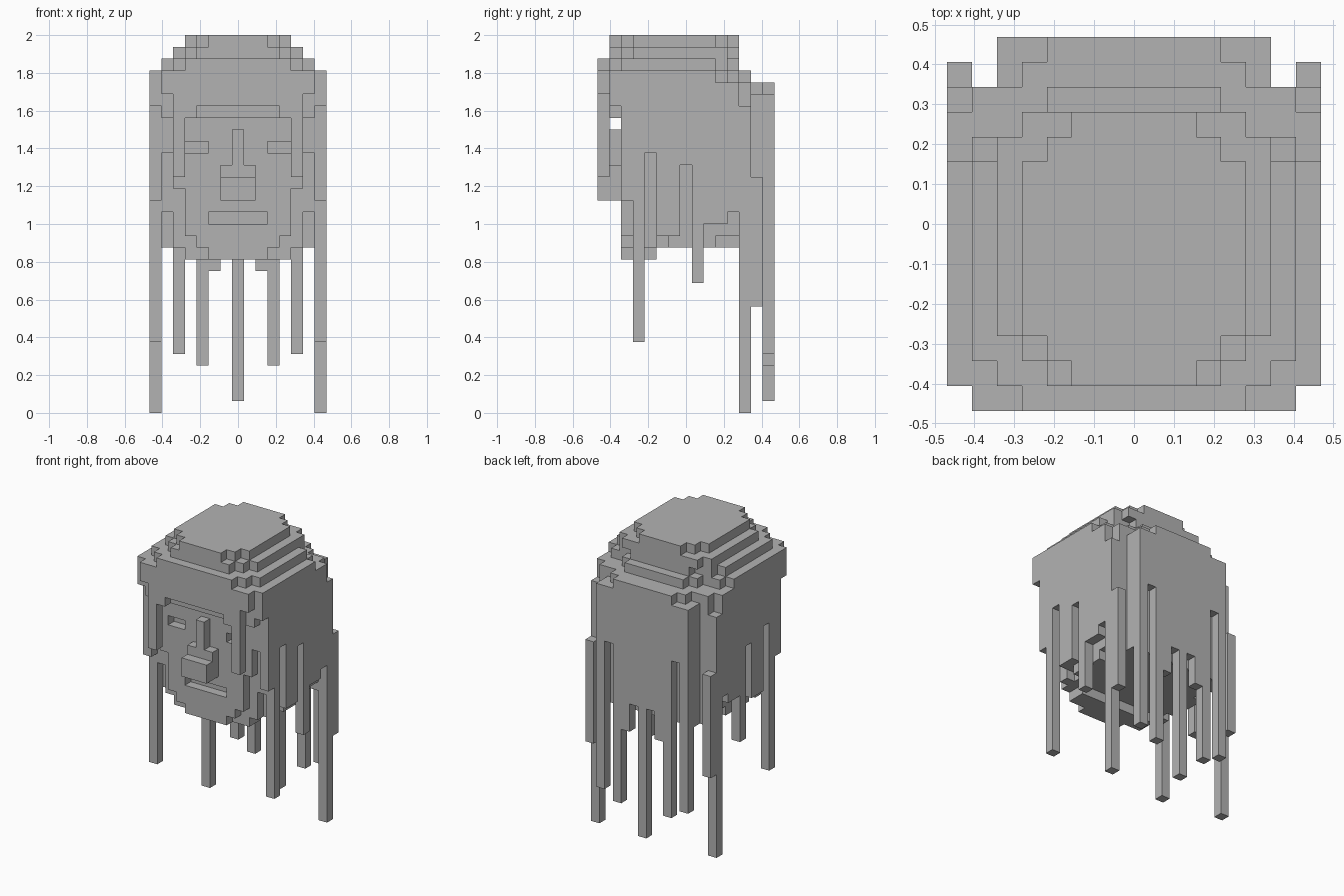
import bpy, bmesh, math

UNIT = 0.0625          # edge of one block
WIDTH = 15             # blocks across x and y

default_cube = bpy.data.objects.get("Cube")
if default_cube:
    bpy.data.objects.remove(default_cube, do_unlink=True)

stone = bpy.data.materials.new("plain_grey")
stone.use_nodes = True
grey = (0.45, 0.45, 0.45, 1)
stone.diffuse_color = grey
stone.node_tree.nodes["Principled BSDF"].inputs["Base Color"].default_value = grey

blocks = {}            # block position -> part name


def fill(part, xs, ys, zs):
    """Fill a box of blocks, mirrored left to right; ranges exclude the end."""
    for x in range(*xs):
        for y in range(*ys):
            for z in range(*zs):
                blocks[x, y, z] = part
                blocks[WIDTH - 1 - x, y, z] = part


def carve(xs, ys, zs):
    """Remove a box of blocks on both sides."""
    for x in range(*xs):
        for y in range(*ys):
            for z in range(*zs):
                blocks.pop((x, y, z), None)
                blocks.pop((WIDTH - 1 - x, y, z), None)


def column(part, x, y, bottom, top):
    fill(part, (x, x + 1), (y, y + 1), (bottom, top))


# Head core and rounded chin
fill("head", (1, 8), (4, 13), (14, 26))
fill("head", (2, 8), (3, 4), (14, 26))
fill("head", (3, 8), (3, 5), (13, 14))
for x, bottom in zip(range(1, 8), (22, 19, 15, 14, 13, 13, 13)):
    column("head", x, 2, bottom, 26)
column("head", 1, 3, 17, 26)
carve((1, 2), (5, 6), (14, 15))
carve((1, 2), (10, 12), (14, 15))

# Eye and mouth recesses
carve((3, 5), (2, 3), (22, 23))
carve((5, 8), (2, 3), (16, 17))

# Nose
column("nose", 7, 1, 18, 24)
column("nose", 6, 1, 18, 21)
fill("nose", (6, 8), (0, 1), (18, 20))

# Stepped crown: side inset for each row from front to back, top layer first
crown = (
    ".54333333345...",
    ".43222222223...",
    "321111111124...",
    "1000000000134..",
    "100000000000134",
    "200000000000122",
)
for level, rows in enumerate(crown):
    z = 31 - level
    for y, inset in enumerate(rows):
        if inset != ".":
            fill("crown", (int(inset), 8), (y, y + 1), (z, z + 1))

# Fringe over the brow and locks framing the face
fill("fringe", (1, 8), (1, 2), (25, 26))
column("fringe", 3, 0, 25, 26)
column("fringe", 2, 0, 20, 26)

# Side hair: ragged lower end for each row, front to back
for row, bottom in enumerate((18, 6, 22, 15, 15, 21, 11, 16, 16, 17, 0)):
    column("side_hair", 0, row + 2, bottom, 26)
column("side_hair", 0, 13, 9, 20)

# Back hair: inner layer and hanging strands
fill("back_hair", (2, 8), (13, 14), (14, 26))
for x, bottom in zip(range(2, 8), (5, 21, 4, 12, 15, 1)):
    column("back_hair", x, 14, bottom, 26)

# Skin the outer faces of every part
DIRECTIONS = [(axis, side) for axis in range(3) for side in (0, 1)]


def build(part):
    bm = bmesh.new()
    verts = {}

    def corner(p):
        if p not in verts:
            verts[p] = bm.verts.new(((p[0] - WIDTH / 2) * UNIT,
                                     (p[1] - WIDTH / 2) * UNIT, p[2] * UNIT))
        return verts[p]

    for pos, name in blocks.items():
        if name != part:
            continue
        for axis, side in DIRECTIONS:
            beside = list(pos)
            beside[axis] += 2 * side - 1
            if tuple(beside) in blocks:
                continue
            u, v = (axis + 1) % 3, (axis + 2) % 3
            ring = []
            for du, dv in ((0, 0), (1, 0), (1, 1), (0, 1)):
                p = list(pos)
                p[axis] += side
                p[u] += du
                p[v] += dv
                ring.append(corner(tuple(p)))
            bm.faces.new(ring if side else ring[::-1])
    # Merge flat areas into single faces
    bmesh.ops.dissolve_limit(bm, angle_limit=math.radians(1),
                             verts=bm.verts[:], edges=bm.edges[:])
    mesh = bpy.data.meshes.new(part)
    bm.to_mesh(mesh)
    bm.free()
    mesh.materials.append(stone)
    bpy.context.collection.objects.link(bpy.data.objects.new(part, mesh))


for part in sorted(set(blocks.values())):
    build(part)
